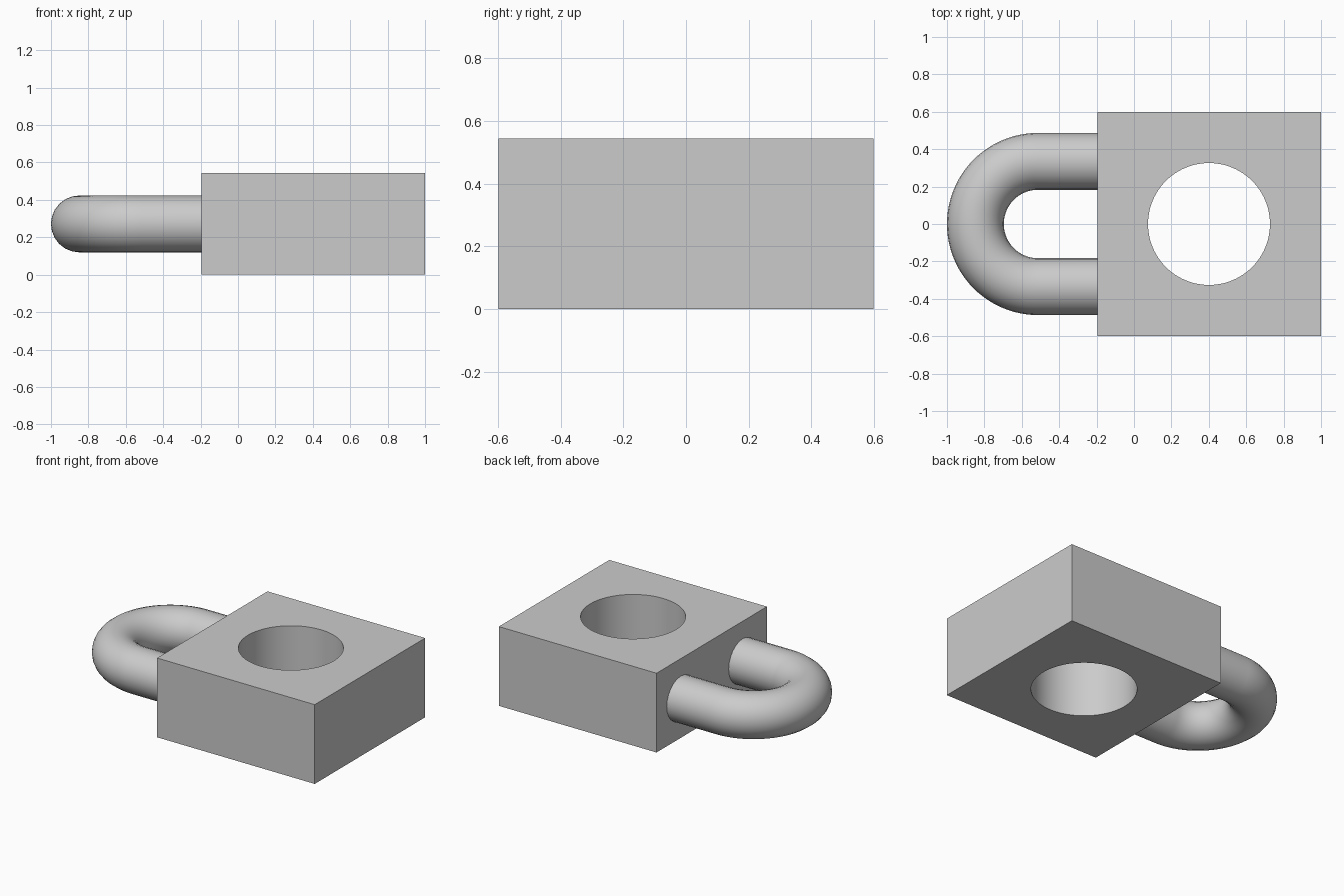
import bpy
import math

if "Cube" in bpy.data.objects:
    bpy.data.objects.remove(bpy.data.objects["Cube"])

HEIGHT = 0.543
HOLE_X, HOLE_R = 0.401, 0.326
BEND_X, BEND_R, ROD_R = -0.513, 0.335, 0.152

grey = bpy.data.materials.new("light grey")
grey.diffuse_color = (0.6, 0.6, 0.6, 1)
grey.use_nodes = True
grey.node_tree.nodes["Principled BSDF"].inputs["Base Color"].default_value = grey.diffuse_color


def finish(obj, name):
    obj.name = name
    obj.data.materials.clear()
    obj.data.materials.append(grey)
    bpy.ops.object.select_all(action='DESELECT')
    obj.select_set(True)
    bpy.context.view_layer.objects.active = obj
    bpy.ops.object.shade_smooth_by_angle(angle=math.radians(30))


# Square lock body
bpy.ops.mesh.primitive_cube_add(size=1, location=(0.4025, 0, HEIGHT / 2))
body = bpy.context.object
body.scale = (1.195, 1.195, HEIGHT)
bpy.ops.object.transform_apply(location=True, rotation=False, scale=True)

# Round hole straight through the body
bpy.ops.mesh.primitive_cylinder_add(vertices=96, radius=HOLE_R, depth=2,
                                    location=(HOLE_X, 0, HEIGHT / 2))
cutter = bpy.context.object
cutter.hide_render = True
cut = body.modifiers.new("hole", 'BOOLEAN')
cut.operation, cut.solver, cut.object = 'DIFFERENCE', 'EXACT', cutter
bpy.context.view_layer.objects.active = body
bpy.ops.object.modifier_apply(modifier=cut.name)
bpy.data.objects.remove(cutter)
finish(body, "lock_body")

# U-shaped shackle: a round rod swept along two legs and a half circle
path = [(-0.19, BEND_R)]
for i in range(49):
    a = math.pi / 2 + math.pi * i / 48
    path.append((BEND_X + BEND_R * math.cos(a), BEND_R * math.sin(a)))
path.append((-0.19, -BEND_R))

curve = bpy.data.curves.new("shackle", 'CURVE')
curve.dimensions = '3D'
curve.bevel_depth = ROD_R
curve.bevel_resolution = 10
curve.use_fill_caps = True
spline = curve.splines.new('POLY')
spline.points.add(len(path) - 1)
for p, (x, y) in zip(spline.points, path):
    p.co = (x, y, HEIGHT / 2, 1)
shackle = bpy.data.objects.new("shackle", curve)
bpy.context.collection.objects.link(shackle)
bpy.ops.object.select_all(action='DESELECT')
shackle.select_set(True)
bpy.context.view_layer.objects.active = shackle
bpy.ops.object.convert(target='MESH')
finish(bpy.context.object, "shackle")
